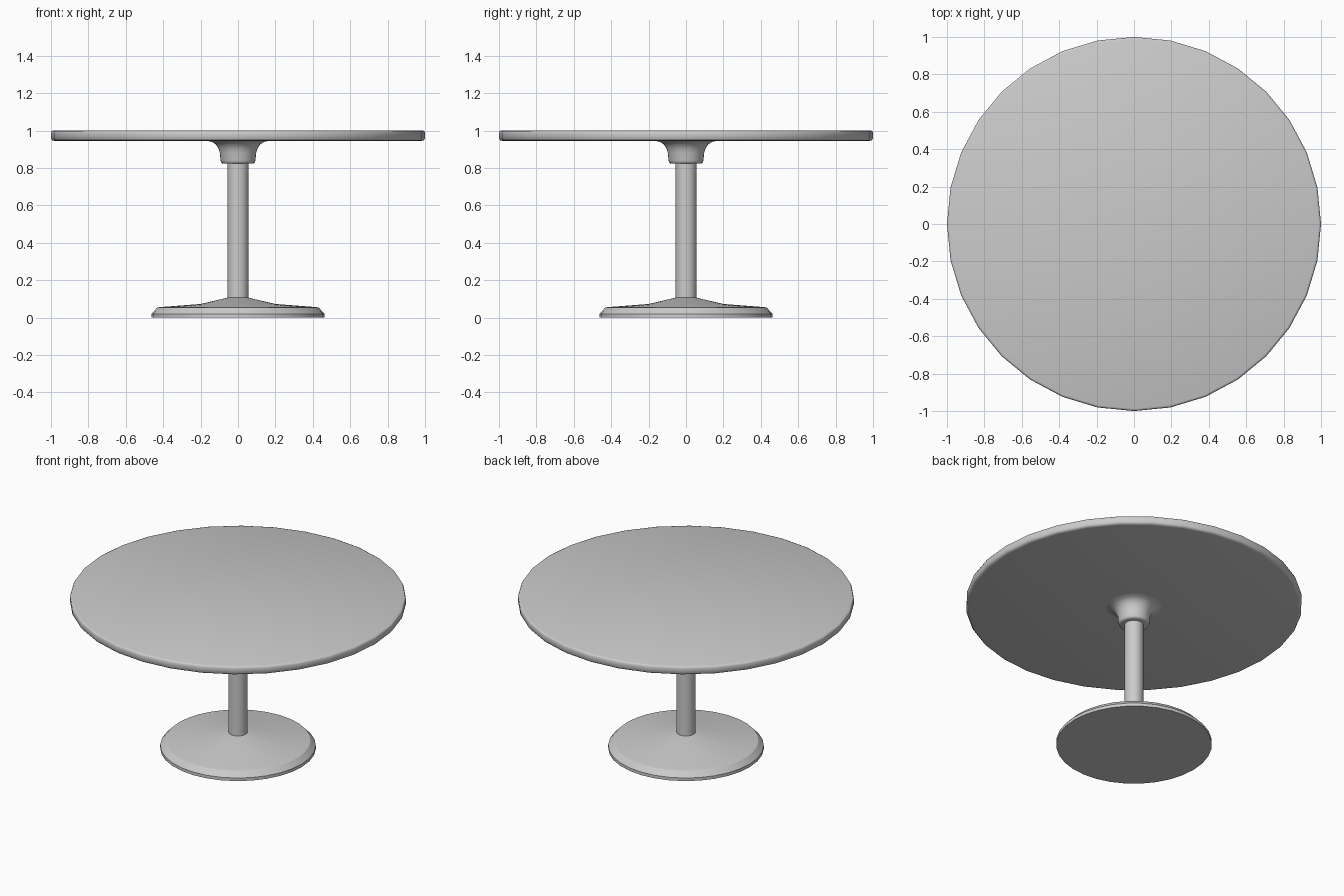
import bpy, math

if "Cube" in bpy.data.objects:
    bpy.data.objects.remove(bpy.data.objects["Cube"])

SIDES = 32


def lathe(name, profile, sides=SIDES, angle=35):
    """Revolve (radius, z) points, listed bottom to top, into a capped solid."""
    verts, faces = [], []
    for r, z in profile:
        for i in range(sides):
            a = 2 * math.pi * i / sides
            verts.append((r * math.cos(a), r * math.sin(a), z))
    for k in range(len(profile) - 1):
        for i in range(sides):
            j = (i + 1) % sides
            a, b = k * sides, (k + 1) * sides
            faces.append((a + i, a + j, b + j, b + i))
    faces.append(tuple(reversed(range(sides))))
    top = (len(profile) - 1) * sides
    faces.append(tuple(range(top, top + sides)))
    mesh = bpy.data.meshes.new(name)
    mesh.from_pydata(verts, [], faces)
    obj = bpy.data.objects.new(name, mesh)
    bpy.context.collection.objects.link(obj)
    bpy.ops.object.select_all(action='DESELECT')
    obj.select_set(True)
    bpy.context.view_layer.objects.active = obj
    bpy.ops.object.shade_smooth_by_angle(angle=math.radians(angle))
    return obj


# Round top with softened rim
lathe("table_top", [(0.98, 0.945), (0.993, 0.948), (1.0, 0.957),
                    (1.0, 0.988), (0.996, 0.997), (0.988, 1.0)], angle=50)

# Flared collar under the top
lathe("collar", [(0.08, 0.823), (0.089, 0.827), (0.093, 0.84), (0.097, 0.88),
                 (0.106, 0.907), (0.12, 0.928), (0.14, 0.94), (0.17, 0.946)],
      angle=50)

# Central column
lathe("column", [(0.056, 0.09), (0.056, 0.84)])

# Pedestal foot: chamfered rim rising to the column
lathe("foot", [(0.463, 0.0), (0.463, 0.02), (0.432, 0.053),
               (0.42, 0.056), (0.2, 0.073), (0.05, 0.108)], angle=30)
